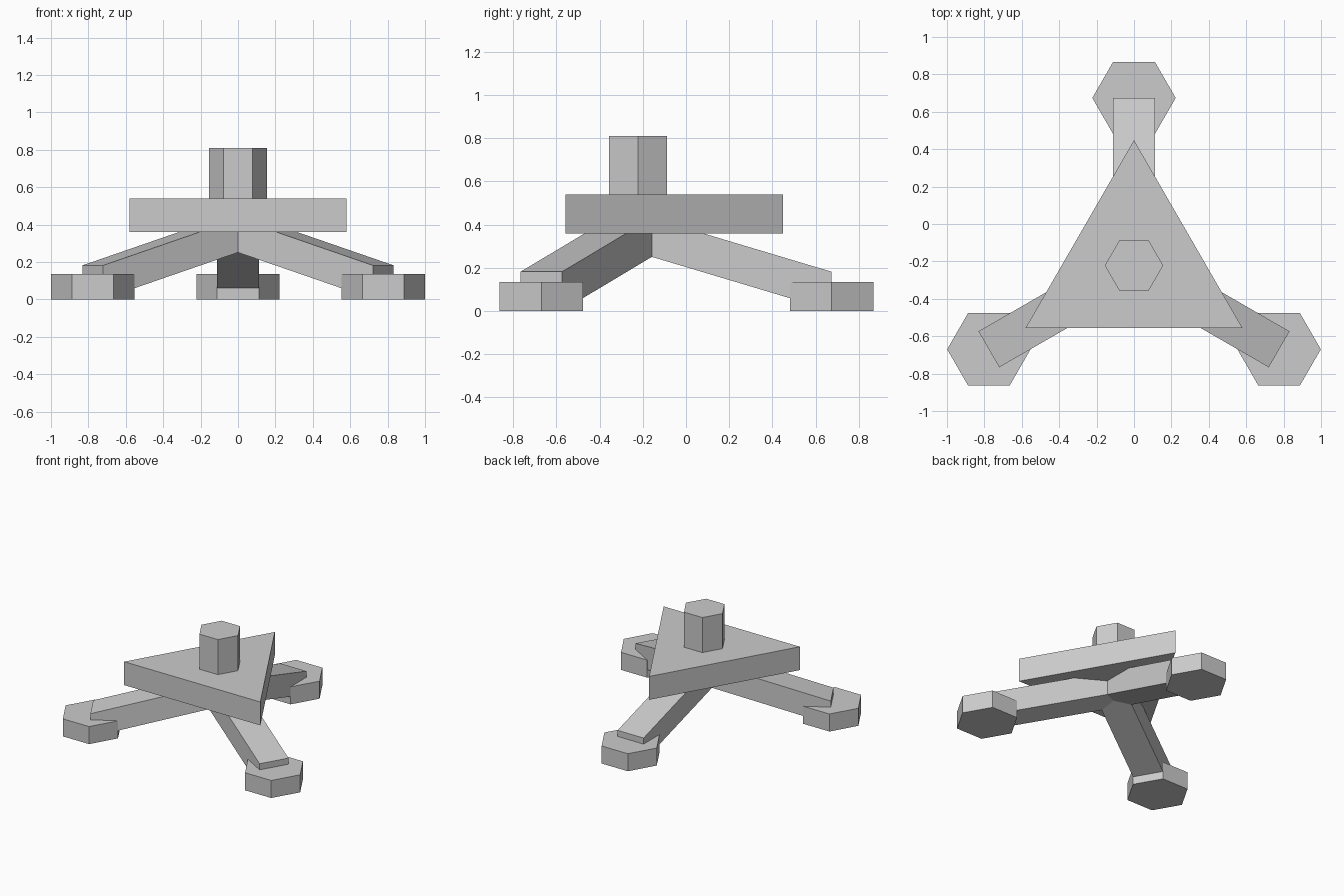
import bpy
from math import pi
from mathutils import Matrix, Vector

cube = bpy.data.objects.get("Cube")
if cube:
    bpy.data.objects.remove(cube, do_unlink=True)

CENTRE = Vector((0, -0.222, 0))
REACH = 0.896          # distance from the hub axis to each foot

grey = bpy.data.materials.new("plain_grey")
grey.use_nodes = True
grey.diffuse_color = (0.6, 0.6, 0.6, 1)
grey.node_tree.nodes["Principled BSDF"].inputs["Base Color"].default_value = grey.diffuse_color


def prism(name, sides, radius, bottom, top, centre, turn=0.0):
    """Upright flat-sided prism with one corner pointing along the turn angle."""
    bpy.ops.mesh.primitive_cylinder_add(vertices=sides, radius=radius, depth=top - bottom)
    obj = bpy.context.object
    obj.name = name
    # The primitive's first corner points along +y
    obj.data.transform(Matrix.Rotation(turn - pi / 2, 4, 'Z'))
    obj.location = (centre.x, centre.y, (bottom + top) / 2)
    obj.data.materials.append(grey)
    return obj


def sloping_leg(name, angle):
    """Box running outward from the hub, sheared down towards the foot."""
    bpy.ops.mesh.primitive_cube_add(size=1)
    obj = bpy.context.object
    obj.name = name
    for v in obj.data.vertices:
        outer = v.co.x > 0
        v.co.x = REACH if outer else 0
        v.co.y *= 0.222
        v.co.z = (0.092 if outer else 0.36) + v.co.z * 0.18
    obj.rotation_euler.z = angle
    obj.location = CENTRE
    obj.data.materials.append(grey)


# Triangular plate and the hexagonal post on it
prism("triangular_plate", 3, 0.67, 0.36, 0.54, CENTRE, pi / 2)
prism("hexagonal_post", 6, 0.156, 0.54, 0.81, CENTRE)

# Three legs with hexagonal feet
for i, side in enumerate(("back", "right", "left")):
    angle = pi / 2 + i * 2 * pi / 3
    sloping_leg(side + "_leg", angle)
    foot_centre = CENTRE + Matrix.Rotation(angle, 3, 'Z') @ Vector((REACH, 0, 0))
    prism(side + "_foot", 6, 0.223, 0, 0.135, foot_centre)
